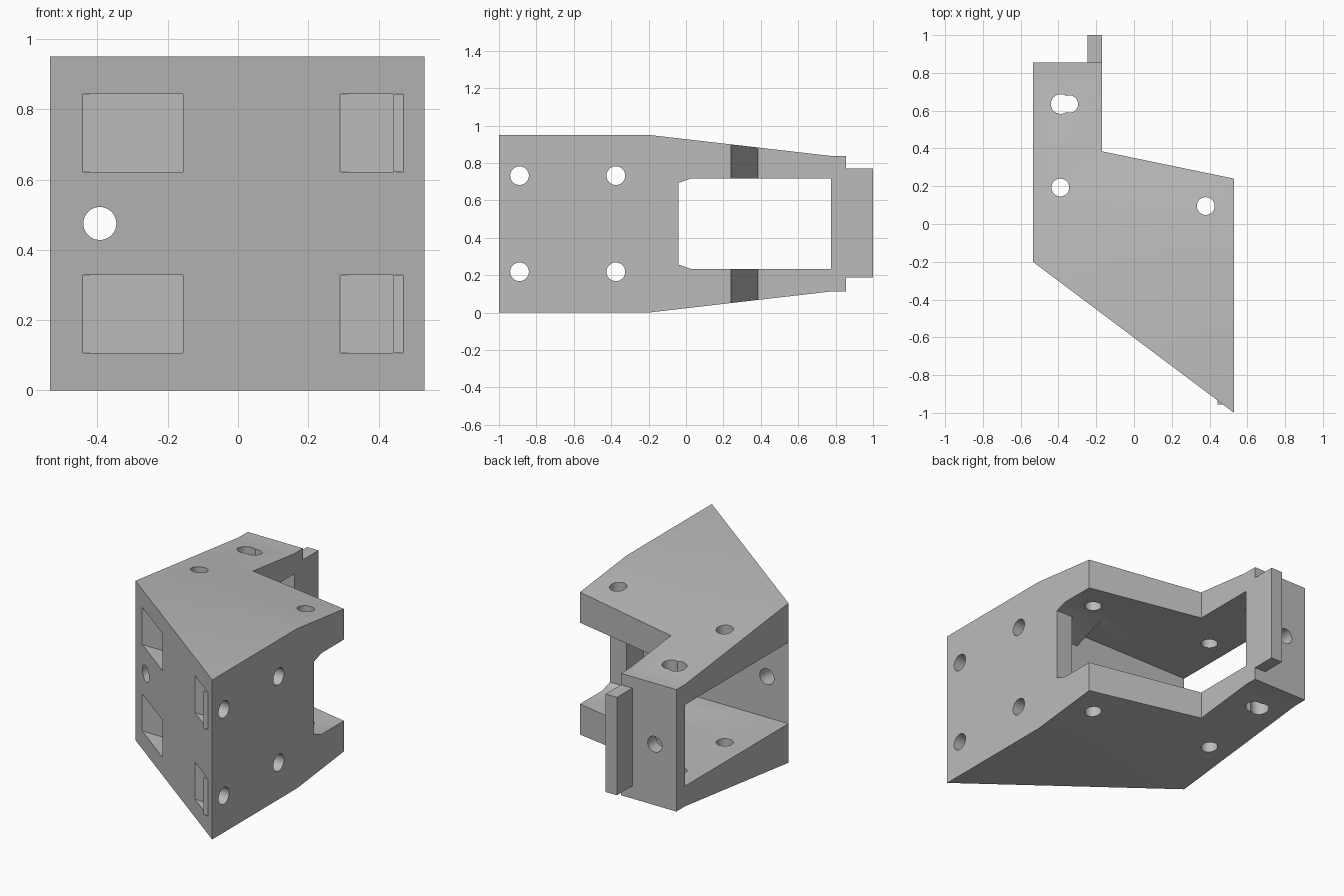
import bpy, bmesh
from mathutils import Vector

if "Cube" in bpy.data.objects:
    bpy.data.objects.remove(bpy.data.objects["Cube"], do_unlink=True)

grey = bpy.data.materials.new("plain grey")
grey.use_nodes = True
COLOUR = (0.5, 0.5, 0.5, 1)
grey.diffuse_color = COLOUR
grey.node_tree.nodes["Principled BSDF"].inputs["Base Color"].default_value = COLOUR


def finish(name, bm):
    bmesh.ops.recalc_face_normals(bm, faces=bm.faces)
    mesh = bpy.data.meshes.new(name)
    bm.to_mesh(mesh)
    bm.free()
    mesh.materials.append(grey)
    obj = bpy.data.objects.new(name, mesh)
    bpy.context.collection.objects.link(obj)
    return obj


def prism(name, points, axis, lo, hi):
    """Extrude a 2D outline along an axis (other two axes in x, y, z order)."""
    bm = bmesh.new()
    verts = []
    for p in points:
        co = list(p)
        co.insert(axis, lo)
        verts.append(bm.verts.new(co))
    face = bm.faces.new(verts)
    new = bmesh.ops.extrude_face_region(bm, geom=[face])["geom"]
    step = Vector([hi - lo if i == axis else 0 for i in range(3)])
    bmesh.ops.translate(bm, vec=step,
                        verts=[v for v in new if isinstance(v, bmesh.types.BMVert)])
    return finish(name, bm)


def box(name, xs, ys, zs):
    (a, b), (c, d) = xs, ys
    return prism(name, [(a, c), (b, c), (b, d), (a, d)], 2, *zs)


def rod(centre, radius, axis):
    """Long round cutter through the whole part."""
    from math import cos, sin, tau
    n = 32
    ring = [(centre[0] + radius * cos(tau * i / n),
             centre[1] + radius * sin(tau * i / n)) for i in range(n)]
    return prism("drill", ring, axis, -1.5, 1.5)


def combine(target, tool, operation):
    mod = target.modifiers.new("combine", "BOOLEAN")
    mod.operation, mod.solver, mod.object = operation, "EXACT", tool
    bpy.context.view_layer.objects.active = target
    bpy.ops.object.modifier_apply(modifier=mod.name)
    bpy.data.objects.remove(tool, do_unlink=True)


H = 0.95
MID = H / 2

# Body: plan outline trimmed by the tapered side outline
body = prism("bracket_body", [(-0.535, 0.855), (-0.17, 0.855), (-0.17, 0.385),
                              (0.53, 0.24), (0.53, -1), (-0.535, -0.2)], 2, -0.1, H + 0.1)
top = [(-1.2, H), (-0.2, H), (0.77, 0.838), (1, 0.838)]
combine(body, prism("taper", top + [(y, H - z) for y, z in reversed(top)], 0, -1, 1),
        "INTERSECT")

# Open bay between the two plates, leaving a short side wall
combine(body, prism("bay", [(-0.7, -0.199), (0.42, -0.199), (0.42, -0.04), (0.7, -0.04),
                            (0.7, 0.775), (-0.7, 0.775)], 2, 0.233, H - 0.233), "DIFFERENCE")

# Sloped gussets where the side wall meets the plates
for flip in (False, True):
    pts = [(-0.22, 0.637), (-0.199, 0.637), (0.03, 0.718), (0.03, 0.74), (-0.22, 0.74)]
    if flip:
        pts = [(y, H - z) for y, z in pts]
    combine(body, prism("gusset", pts, 0, 0.25, 0.53), "UNION")

# Screw pockets in the slanted front, with a raised lip by the tip
for zs in ((0.107, 0.328), (H - 0.328, H - 0.107)):
    combine(body, box("pocket", (-0.45, -0.157), (-1.2, -0.27), zs), "DIFFERENCE")
    combine(body, box("pocket", (0.285, 0.442), (-1.2, -0.82), zs), "DIFFERENCE")
    combine(body, box("lip", (0.442, 0.479), (-0.956, -0.8), zs), "UNION")

# Screw holes through the sides, the plates and the front and back
for y in (-0.89, -0.375):
    for z in (0.218, H - 0.218):
        combine(body, rod((y, z), 0.05, 0), "DIFFERENCE")
for centre, radius in (((-0.39, 0.193), 0.047), ((0.38, 0.095), 0.047),
                       ((-0.388, 0.635), 0.052), ((-0.342, 0.635), 0.046)):
    combine(body, rod(centre, radius, 2), "DIFFERENCE")
combine(body, rod((-0.393, MID), 0.047, 1), "DIFFERENCE")

# Locating rib on the back
combine(body, box("rib", (-0.245, -0.17), (0.8, 1), (0.187, H - 0.18)), "UNION")

# Smooth round holes, sharp edges
bpy.ops.object.select_all(action="DESELECT")
body.select_set(True)
bpy.context.view_layer.objects.active = body
bpy.ops.object.shade_smooth_by_angle(angle=0.4)
